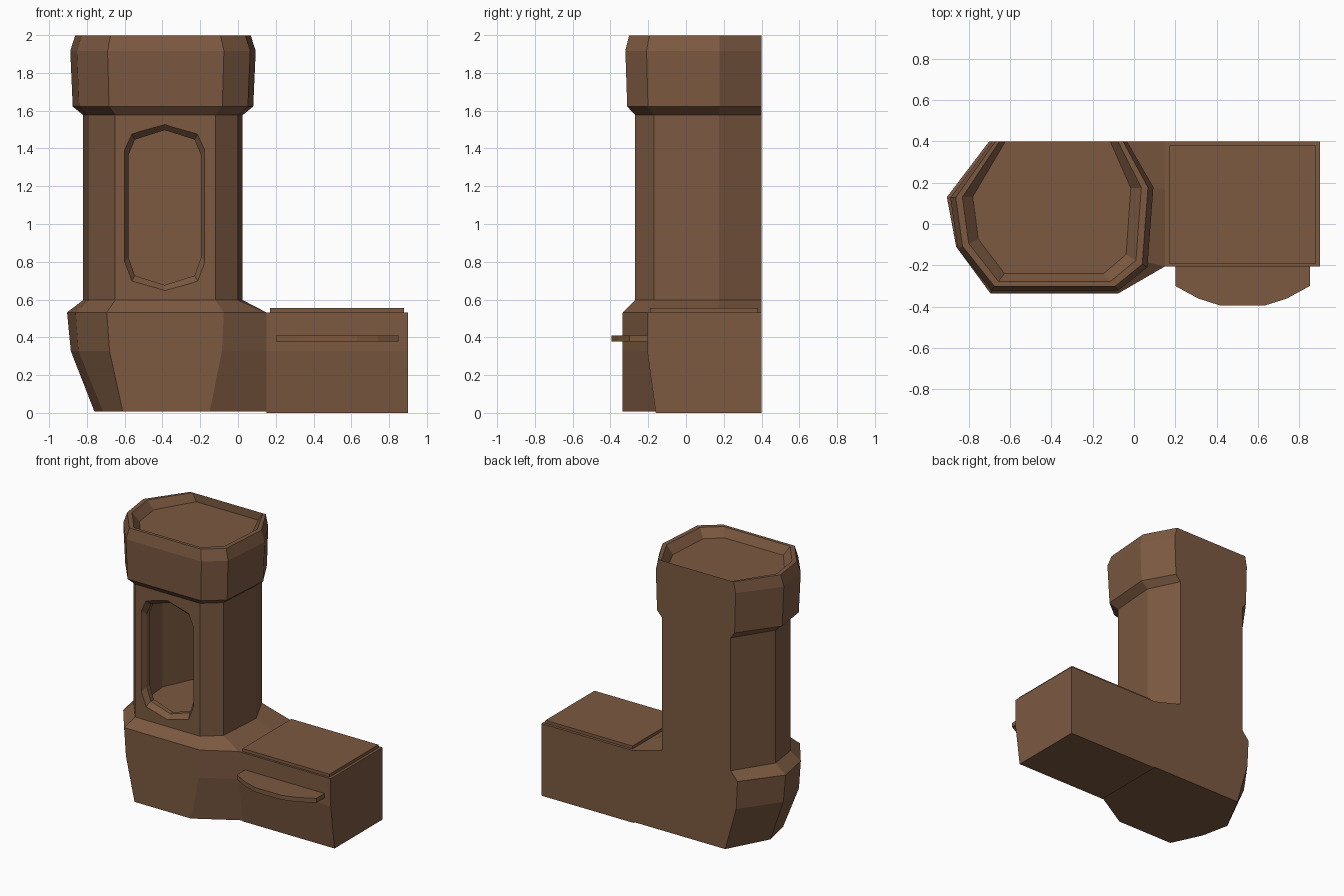
import bpy, bmesh

if "Cube" in bpy.data.objects:
    bpy.data.objects.remove(bpy.data.objects["Cube"])

brown = bpy.data.materials.new("brown_stone")
brown.diffuse_color = (0.2, 0.1, 0.053, 1)
brown.use_nodes = True
brown.node_tree.nodes["Principled BSDF"].inputs["Base Color"].default_value = brown.diffuse_color


def loft(name, rings):
    """Closed solid through rings with equal point counts."""
    bm = bmesh.new()
    loops = [[bm.verts.new(p) for p in ring] for ring in rings]
    n = len(loops[0])
    for a, b in zip(loops, loops[1:]):
        for i in range(n):
            j = (i + 1) % n
            bm.faces.new((a[i], a[j], b[j], b[i]))
    bm.faces.new(loops[0][::-1])
    bm.faces.new(loops[-1])
    bmesh.ops.recalc_face_normals(bm, faces=bm.faces)
    mesh = bpy.data.meshes.new(name)
    bm.to_mesh(mesh)
    bm.free()
    obj = bpy.data.objects.new(name, mesh)
    bpy.context.collection.objects.link(obj)
    mesh.materials.append(brown)
    return obj


def at(points, z):
    return [(x, y, z) for x, y in points]


def cut(obj, cutter):
    cutter.hide_render = True
    mod = obj.modifiers.new("cut", 'BOOLEAN')
    mod.object = cutter
    mod.operation = 'DIFFERENCE'
    mod.solver = 'EXACT'
    bpy.context.view_layer.objects.active = obj
    bpy.ops.object.modifier_apply(modifier=mod.name)
    bpy.data.objects.remove(cutter)


# Tower outline, flat along the back at y = 0.4
shaft = [(-.645, .4), (-.82, .13), (-.79, -.09), (-.65, -.27),
         (-.12, -.27), (0, -.17), (.025, .175), (-.085, .4)]


def grown(d, z):
    k = 1 + d / .42
    return [(-.4 + (x + .4) * k, y if y > .3 else y - d * .75 * (.15 - y) / .42, z)
            for x, y in shaft]


foot = [(-.6, .4), (-.76, .1), (-.715, -.11), (-.61, -.335),
        (-.15, -.335), (.15, -.16), (.15, .17), (.15, .4)]
belly = [(-.69, .4), (-.885, .13), (-.845, -.11), (-.68, -.335),
         (-.085, -.335), (.15, -.205), (.15, .17), (.15, .4)]
shoulder = [(-.70, .4), (-.905, .13), (-.86, -.11), (-.695, -.335),
            (-.075, -.335), (.15, -.205), (.15, .17), (.15, .4)]

# Tower: flared base, shaft, cap with sunken top
tower = loft("tower", [
    at(foot, .01), at(belly, .33), at(shoulder, .535),
    grown(0, .6), grown(0, 1.58),
    grown(.055, 1.625), grown(.068, 1.92), grown(.042, 2), grown(.01, 2),
    grown(-.04, 1.94)])

# Hollow room inside the shaft
room = [(-.58, .38), (-.70, .12), (-.68, -.07), (-.61, -.2),
        (-.165, -.2), (-.11, -.12), (-.09, .15), (-.19, .38)]
cut(tower, loft("room_cutter", [at(room, .66), at(room, 1.52)]))


# Window opening with bevelled lip
def window(w, h, y):
    right = [(0, h), (w * .82, h - .05), (w, h - .135),
             (w, -h + .15), (w * .82, -h + .05), (0, -h)]
    left = [(-x, z) for x, z in right[4:0:-1]]
    return [(-.388 + x, y, 1.09 + z) for x, z in right + left]


cut(tower, loft("window_cutter", [
    window(.22, .452, -.285), window(.193, .41, -.235), window(.193, .41, -.1)]))


# Side block with slightly tucked-under front
def side(front, z):
    return [(.15, front, z), (.9, front, z), (.9, .4, z), (.15, .4, z)]


loft("side_block", [side(-.16, .003), side(-.205, .33), side(-.205, .535)])

# Raised plate on the block
plate = [(.17, -.19), (.88, -.19), (.88, .38), (.17, .38)]
loft("top_plate", [at(plate, .52), at(plate, .557)])

# Rounded counter shelf
half = [(.325, .2), (.325, -.1), (.215, -.16), (.105, -.2)]
half = [(.325, -.19), (.325, -.3), (.215, -.36), (.105, -.395)]
shelf = [(.525 + x, y) for x, y in half] + [(.525 - x, y) for x, y in half[::-1]]
loft("shelf", [at(shelf, .38), at(shelf, .413)])

bottom = min(v.co.z for o in bpy.data.objects for v in o.data.vertices)
for o in bpy.data.objects:
    for v in o.data.vertices:
        v.co.z -= bottom
